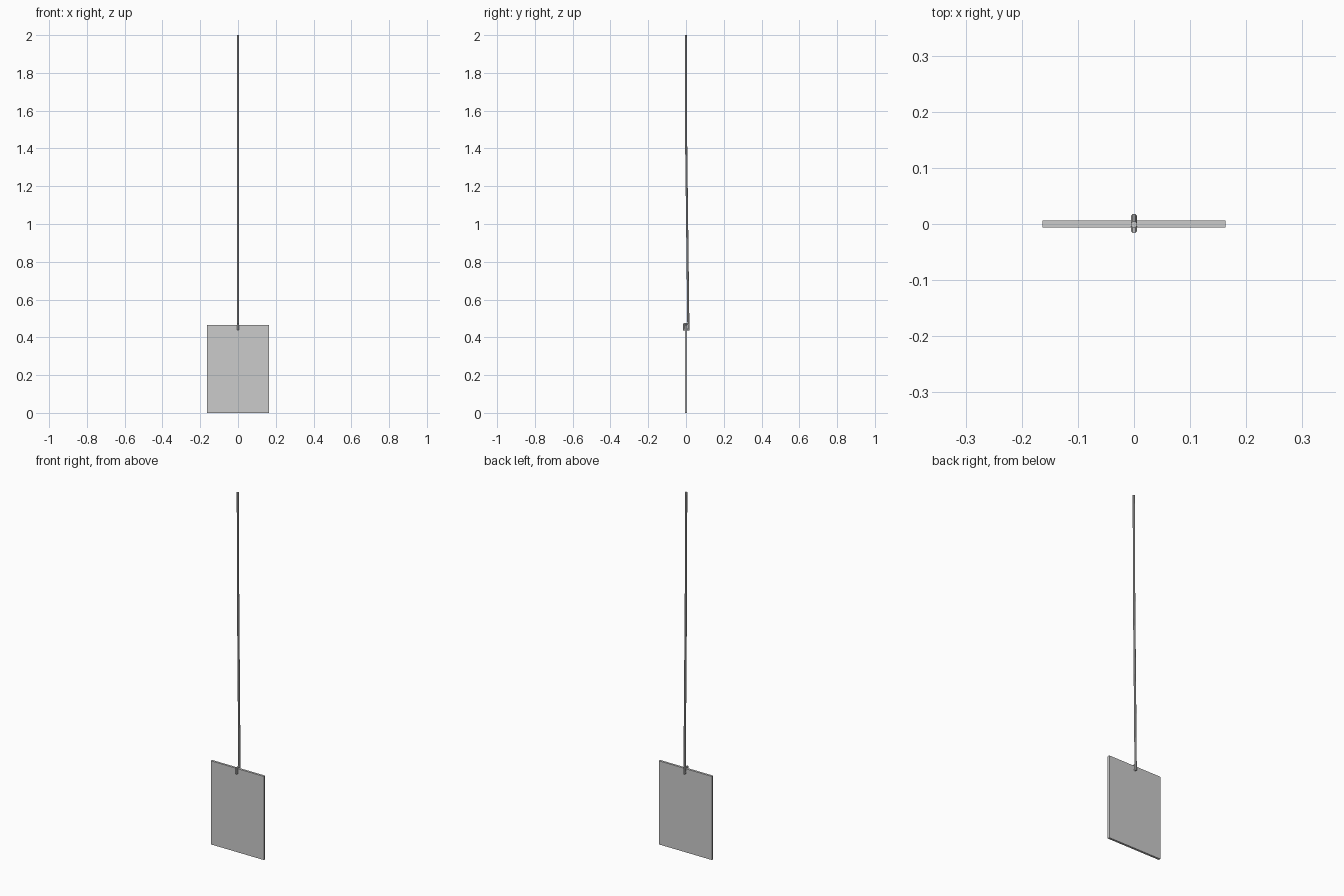
import bpy, bmesh
from mathutils import Vector, Matrix
import math

if "Cube" in bpy.data.objects:
    bpy.data.objects.remove(bpy.data.objects["Cube"])

R = 0.006  # cord radius

def mesh_object(name, bm):
    me = bpy.data.meshes.new(name)
    bmesh.ops.recalc_face_normals(bm, faces=bm.faces)
    bm.to_mesh(me)
    bm.free()
    ob = bpy.data.objects.new(name, me)
    bpy.context.collection.objects.link(ob)
    return ob

def tube(name, pts, r=R, sides=8):
    """Sweep a polygon ring along a path in the x = 0 plane, mitred at corners."""
    pts = [Vector((0, y, z)) for y, z in pts]
    bm = bmesh.new()
    rings = []
    for i, p in enumerate(pts):
        a = (p - pts[i - 1]).normalized() if i else (pts[1] - p).normalized()
        b = (pts[i + 1] - p).normalized() if i < len(pts) - 1 else a
        t = (a + b).normalized()
        n = Vector((0, -t.z, t.y)) / max(t.dot(a), 0.5)
        ring = []
        for k in range(sides):
            u = 2 * math.pi * (k + 0.5) / sides
            ring.append(bm.verts.new(p + Vector((r * math.cos(u), 0, 0)) + n * r * math.sin(u)))
        rings.append(ring)
    for r0, r1 in zip(rings, rings[1:]):
        for k in range(sides):
            j = (k + 1) % sides
            bm.faces.new((r0[k], r0[j], r1[j], r1[k]))
    bm.faces.new(rings[0])
    bm.faces.new(rings[-1])
    return mesh_object(name, bm)

# Hanging panel
bm = bmesh.new()
bmesh.ops.create_cube(bm, size=1, matrix=Matrix.Translation((0, 0, 0.2325)) @ Matrix.Diagonal((0.326, 0.012, 0.465, 1)))
mesh_object("panel", bm)

# Cord: down the back, through the panel, up the front and back over the top edge
tube("cord", [(-0.001, 2.0), (0.0, 1.5), (0.006, 1.0), (0.012, 0.5), (0.0125, 0.442),
              (-0.0105, 0.442), (-0.0105, 0.469), (0.010, 0.471)])
